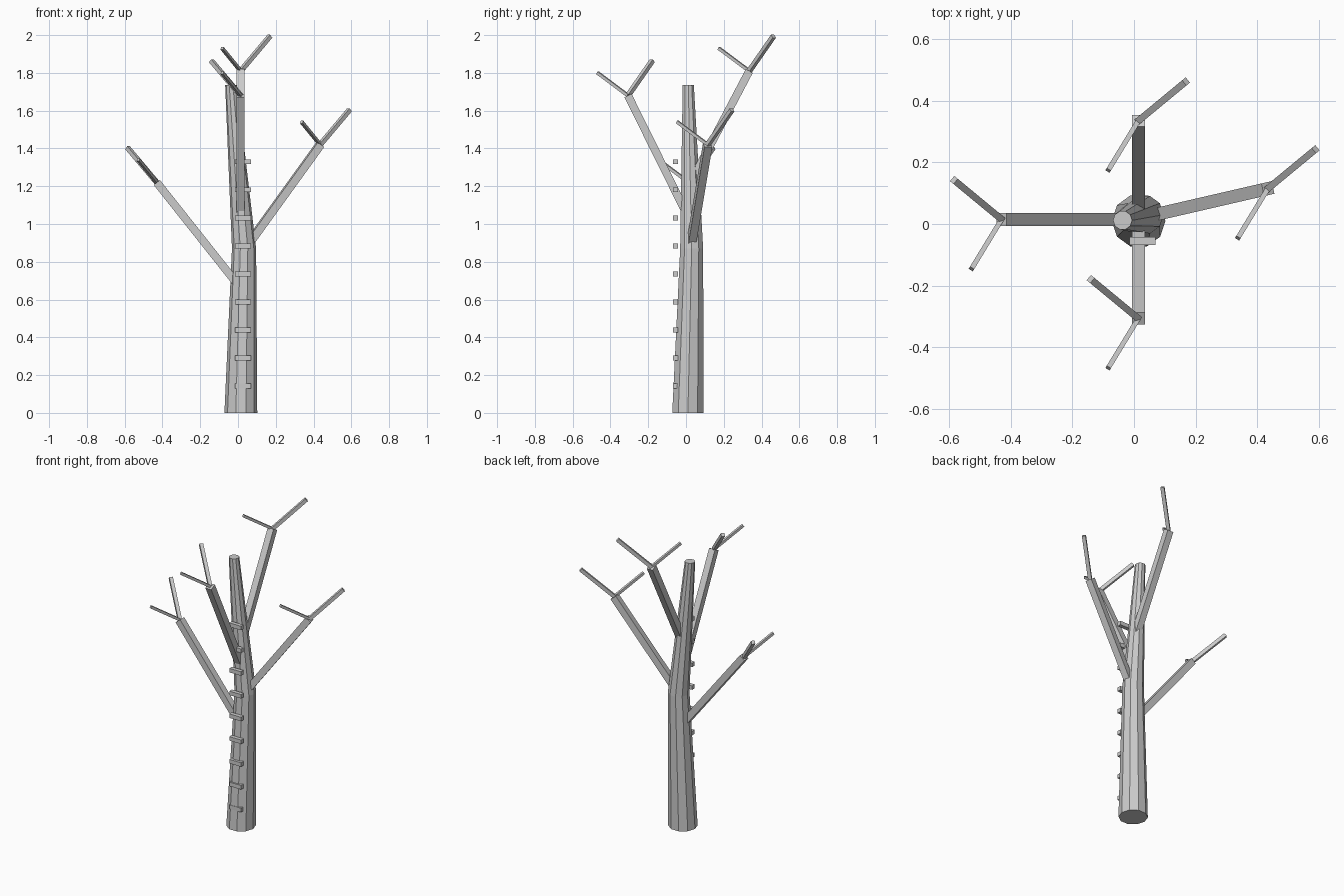
import bpy, bmesh
from math import cos, sin, tau
from mathutils import Vector

cube = bpy.data.objects.get("Cube")
if cube:
    bpy.data.objects.remove(cube, do_unlink=True)

grey = bpy.data.materials.new("light_grey")
grey.use_nodes = True
colour = (0.6, 0.6, 0.6, 1)
grey.diffuse_color = colour
grey.node_tree.nodes["Principled BSDF"].inputs["Base Color"].default_value = colour


def loft(name, rings):
    """Skin a list of equal-length point rings and cap both ends."""
    bm = bmesh.new()
    loops = [[bm.verts.new(p) for p in ring] for ring in rings]
    n = len(loops[0])
    for low, high in zip(loops, loops[1:]):
        for i in range(n):
            j = (i + 1) % n
            bm.faces.new((low[i], low[j], high[j], high[i]))
    bm.faces.new(loops[0][::-1])
    bm.faces.new(loops[-1])
    bmesh.ops.recalc_face_normals(bm, faces=bm.faces)
    mesh = bpy.data.meshes.new(name)
    bm.to_mesh(mesh)
    bm.free()
    mesh.materials.append(grey)
    obj = bpy.data.objects.new(name, mesh)
    bpy.context.collection.objects.link(obj)
    return obj


def beam(name, start, end, width):
    """Square bar between two points, one pair of sides kept upright."""
    start, end = Vector(start), Vector(end)
    along = (end - start).normalized()
    side = along.cross(Vector((0, 0, 1))).normalized()
    up = side.cross(along)
    h = width / 2
    corners = [side * a * h + up * b * h for a, b in ((-1, -1), (1, -1), (1, 1), (-1, 1))]
    return loft(name, [[p + c for c in corners] for p in (start, end)])


# Ten-sided trunk with a bend halfway up
SIDES = 10
stations = [((0.015, 0.01, 0), 0.087),
            ((0.032, 0.03, 0.87), 0.064),
            ((-0.037, 0.012, 1.737), 0.031)]
loft("trunk", [[Vector(c) + Vector((r * cos(tau * i / SIDES), r * sin(tau * i / SIDES), 0))
                for i in range(SIDES)] for c, r in stations])

# Four branches, each ending in a thick and a thin twig
branches = [("left", (0.045, 0.025, 0.88), (0.435, 0.115, 1.42), 1),
            ("right", (0.01, 0.015, 0.665), (-0.43, 0.015, 1.22), -1),
            ("front", (0.014, 0.01, 1.04), (0.014, -0.307, 1.68), -1),
            ("back", (0.014, 0.03, 1.23), (0.014, 0.335, 1.81), 1)]
for name, start, end, sign in branches:
    beam(name + "_branch", start, end, 0.042)
    tip = Vector(end)
    beam(name + "_thick_twig", tip, tip + Vector((sign * 0.155, 0.128, 0.184)), 0.022)
    beam(name + "_thin_twig", tip, tip + Vector((-0.098, -0.161, 0.12)), 0.016)

# Ladder of nine rungs up the front
for i in range(9):
    z = 0.143 + i * 0.1483
    beam(f"rung_{i + 1}", (-0.015, -0.055, z), (0.07, -0.055, z), 0.026)
